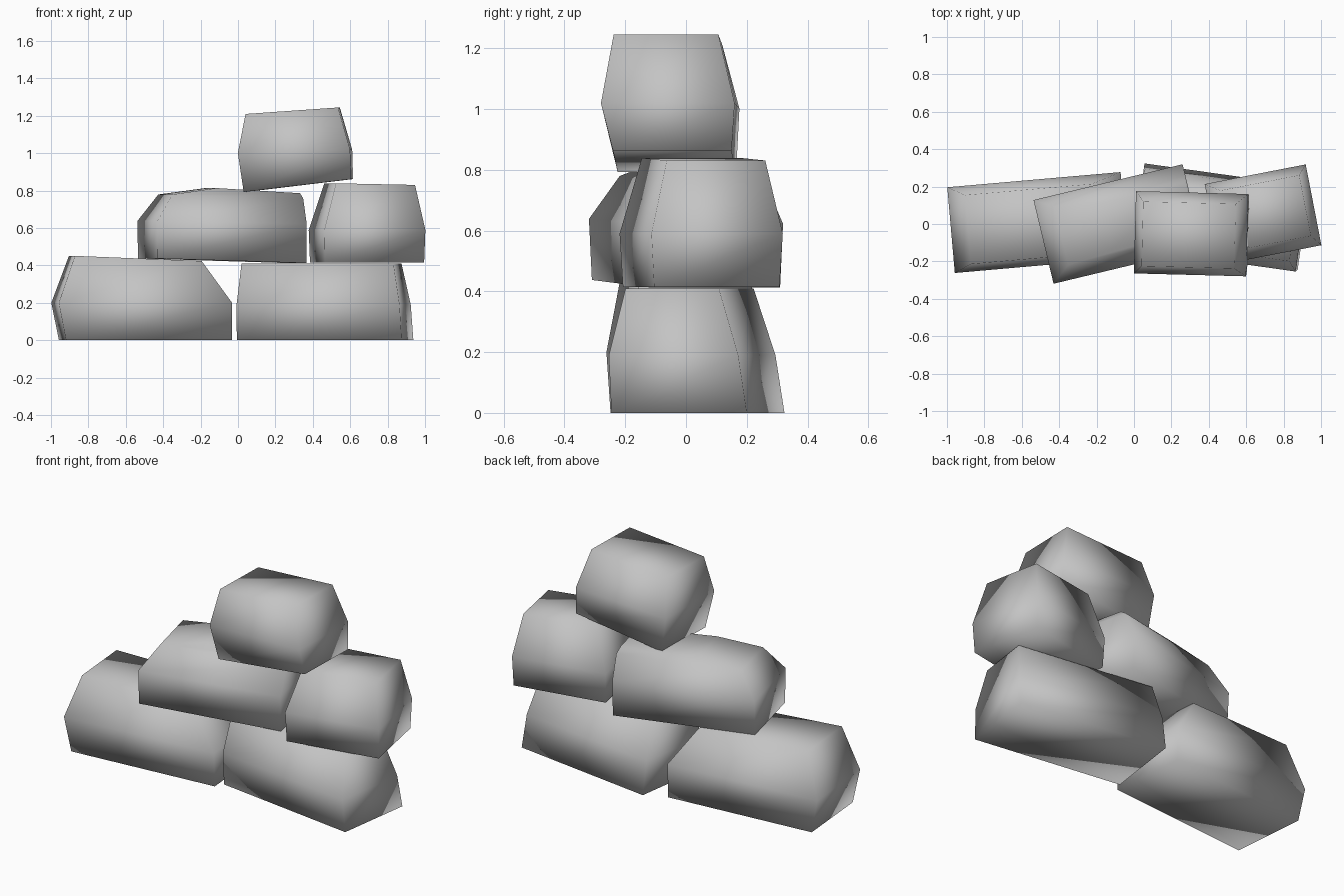
import bpy, bmesh, math
from mathutils import Matrix, Vector

if "Cube" in bpy.data.objects:
    bpy.data.objects.remove(bpy.data.objects["Cube"], do_unlink=True)

# One plain grey for every stone
grey = bpy.data.materials.new("stone_grey")
grey.use_nodes = True
colour = (0.55, 0.55, 0.55, 1)
grey.diffuse_color = colour
shader = next(n for n in grey.node_tree.nodes if n.type == "BSDF_PRINCIPLED")
shader.inputs["Base Color"].default_value = colour


def stone(name, centre, yaw, rings):
    """Loft a blocky stone through four-cornered rings.
    Each ring is (height, slope along x, left, right, front, back)."""
    bm = bmesh.new()
    turn = Matrix.Rotation(math.radians(yaw), 3, "Z")
    loops = []
    for height, slope, left, right, front, back in rings:
        corners = ((left, front), (right, front), (right, back), (left, back))
        loops.append([
            bm.verts.new(turn @ Vector((x, y, height + slope * x))
                         + Vector((*centre, 0)))
            for x, y in corners])
    for low, high in zip(loops, loops[1:]):
        for i in range(4):
            j = (i + 1) % 4
            bm.faces.new((low[i], low[j], high[j], high[i]))
    bm.faces.new(loops[0][::-1])
    bm.faces.new(loops[-1])
    for face in bm.faces:
        face.smooth = True
    bmesh.ops.recalc_face_normals(bm, faces=bm.faces[:])
    mesh = bpy.data.meshes.new(name)
    bm.to_mesh(mesh)
    bm.free()
    mesh.materials.append(grey)
    stone_object = bpy.data.objects.new(name, mesh)
    bpy.context.collection.objects.link(stone_object)


# Bottom row
stone("bottom_right_stone", (-0.49, 0.01), 5, [
    (0, 0, -0.45, 0.44, -0.22, 0.22),
    (0.2, 0, -0.49, 0.44, -0.23, 0.23),
    (0.435, -0.04, -0.4, 0.28, -0.19, 0.18)])
stone("bottom_left_stone", (0.46, 0.035), -8, [
    (0, 0, -0.44, 0.45, -0.22, 0.23),
    (0.19, 0, -0.44, 0.44, -0.23, 0.2),
    (0.41, 0, -0.42, 0.4, -0.18, 0.13)])

# Middle row
stone("middle_right_stone", (-0.085, 0), 13.5, [
    (0.425, -0.03, -0.41, 0.41, -0.22, 0.22),
    (0.63, -0.02, -0.41, 0.41, -0.23, 0.23),
    (0.77, -0.03, -0.31, 0.41, -0.15, 0.17),
    (0.81, -0.06, -0.06, 0.4, -0.12, 0.13)])
stone("middle_left_stone", (0.69, 0.05), 11, [
    (0.415, 0, -0.27, 0.27, -0.21, 0.21),
    (0.59, 0, -0.275, 0.275, -0.22, 0.22),
    (0.835, -0.02, -0.2, 0.23, -0.16, 0.17)])

# Top stone
stone("top_stone", (0.305, -0.052), -1.5, [
    (0.825, 0.12, -0.27, 0.305, -0.18, 0.21),
    (1.01, 0.03, -0.3, 0.3, -0.22, 0.22),
    (1.228, 0.07, -0.26, 0.235, -0.18, 0.165)])
